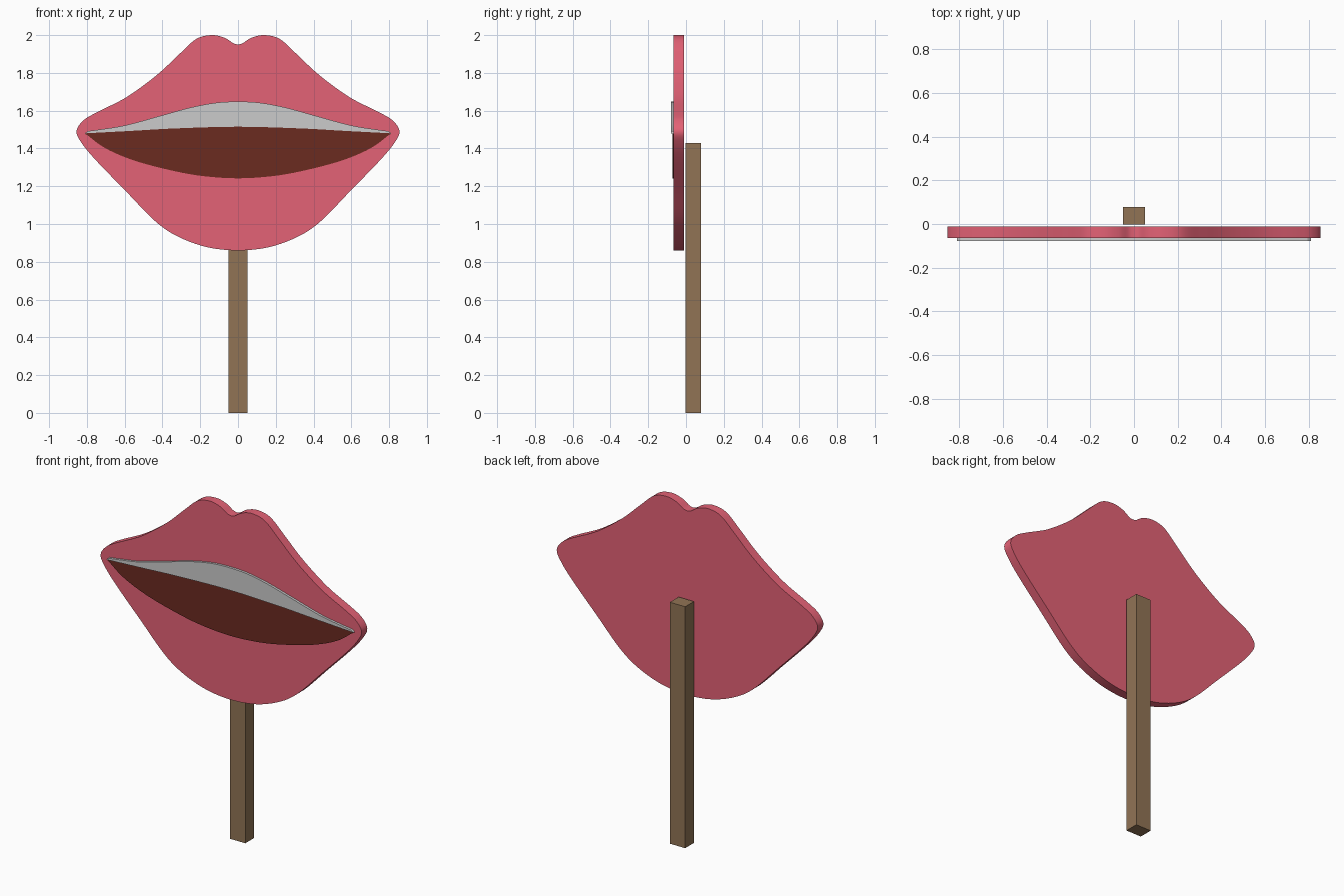
import bpy, bmesh
from mathutils import Vector

if "Cube" in bpy.data.objects:
    bpy.data.objects.remove(bpy.data.objects["Cube"])


def material(name, rgb):
    m = bpy.data.materials.new(name)
    m.diffuse_color = (*rgb, 1)
    m.use_nodes = True
    m.node_tree.nodes["Principled BSDF"].inputs["Base Color"].default_value = m.diffuse_color
    return m


def smooth_line(pts, steps=6):
    """Catmull-Rom curve through open list of (x, z) points."""
    p = [Vector(q) for q in pts]
    p = [2 * p[0] - p[1]] + p + [2 * p[-1] - p[-2]]
    out = []
    for i in range(1, len(p) - 2):
        a, b, c, d = p[i - 1:i + 3]
        for s in range(steps):
            t = s / steps
            out.append(0.5 * (2 * b + (c - a) * t + (2 * a - 5 * b + 4 * c - d) * t ** 2
                              + (3 * b - a - 3 * c + d) * t ** 3))
    return out + [p[-2]]


def mirrored(half):
    """Right half running from the centre line outwards -> full line, left to right."""
    return [(-x, z) for x, z in reversed(half[1:])] + half


def plate(name, outline, y_front, y_back, mat=None):
    """Flat slab cut to an outline in the x-z plane."""
    bm = bmesh.new()
    face = bm.faces.new([bm.verts.new((x, y_front, z)) for x, z in outline])
    ext = bmesh.ops.extrude_face_region(bm, geom=[face], use_keep_orig=True)
    verts = [g for g in ext["geom"] if isinstance(g, bmesh.types.BMVert)]
    bmesh.ops.translate(bm, verts=verts, vec=(0, y_back - y_front, 0))
    bmesh.ops.recalc_face_normals(bm, faces=bm.faces)
    me = bpy.data.meshes.new(name)
    bm.to_mesh(me)
    bm.free()
    ob = bpy.data.objects.new(name, me)
    bpy.context.collection.objects.link(ob)
    if mat:
        me.materials.append(mat)
    bpy.ops.object.select_all(action='DESELECT')
    ob.select_set(True)
    bpy.context.view_layer.objects.active = ob
    bpy.ops.object.shade_smooth_by_angle()
    return ob


def between(top, bottom):
    """Closed outline from two lines sharing their end points."""
    return top + bottom[::-1][1:-1]


pink = material("lip_pink", (0.775, 0.122, 0.181))
dark = material("mouth_brown", (0.147, 0.024, 0.0144))
wood = material("stick_wood", (0.283, 0.174, 0.091))

# Lips: right half from the cupid's bow round to the bottom centre
right = [(0, 1.95), (0.025, 1.957), (0.07, 1.985), (0.137, 2.0), (0.22, 1.98), (0.31, 1.90),
         (0.405, 1.81), (0.50, 1.734), (0.61, 1.66), (0.75, 1.59), (0.82, 1.547),
         (0.855, 1.49), (0.825, 1.425), (0.75, 1.335), (0.59, 1.17), (0.444, 1.02),
         (0.327, 0.938), (0.17, 0.879), (0, 0.86)]
left = [(-x, z) for x, z in right[-2:0:-1]]
plate("lips", smooth_line(right + left + right[:1])[:-1], -0.065, -0.011, pink)

# Mouth opening and upper teeth share the upper line and the corners
corner = (0.81, 1.48)
upper = smooth_line(mirrored([(0, 1.648), (0.116, 1.642), (0.25, 1.617), (0.407, 1.574),
                              (0.59, 1.524), (0.72, 1.502), (0.795, 1.492)]))
upper = [Vector((-corner[0], corner[1]))] + upper + [Vector(corner)]
lower = smooth_line(mirrored([(0, 1.242), (0.17, 1.252), (0.327, 1.278), (0.54, 1.333),
                              (0.70, 1.40), corner]))
teeth_edge = smooth_line(mirrored([(0, 1.515), (0.33, 1.506), (0.565, 1.493), corner]))
mouth_top = [Vector((p.x, p.y - 0.003)) for p in upper]
plate("mouth", between(mouth_top, lower), -0.072, -0.06, dark)
plate("teeth", between(upper, teeth_edge), -0.079, -0.063)

# Stick
plate("stick", [(-0.05, 0), (0.05, 0), (0.05, 1.43), (-0.05, 1.43)], -0.003, 0.079, wood)
